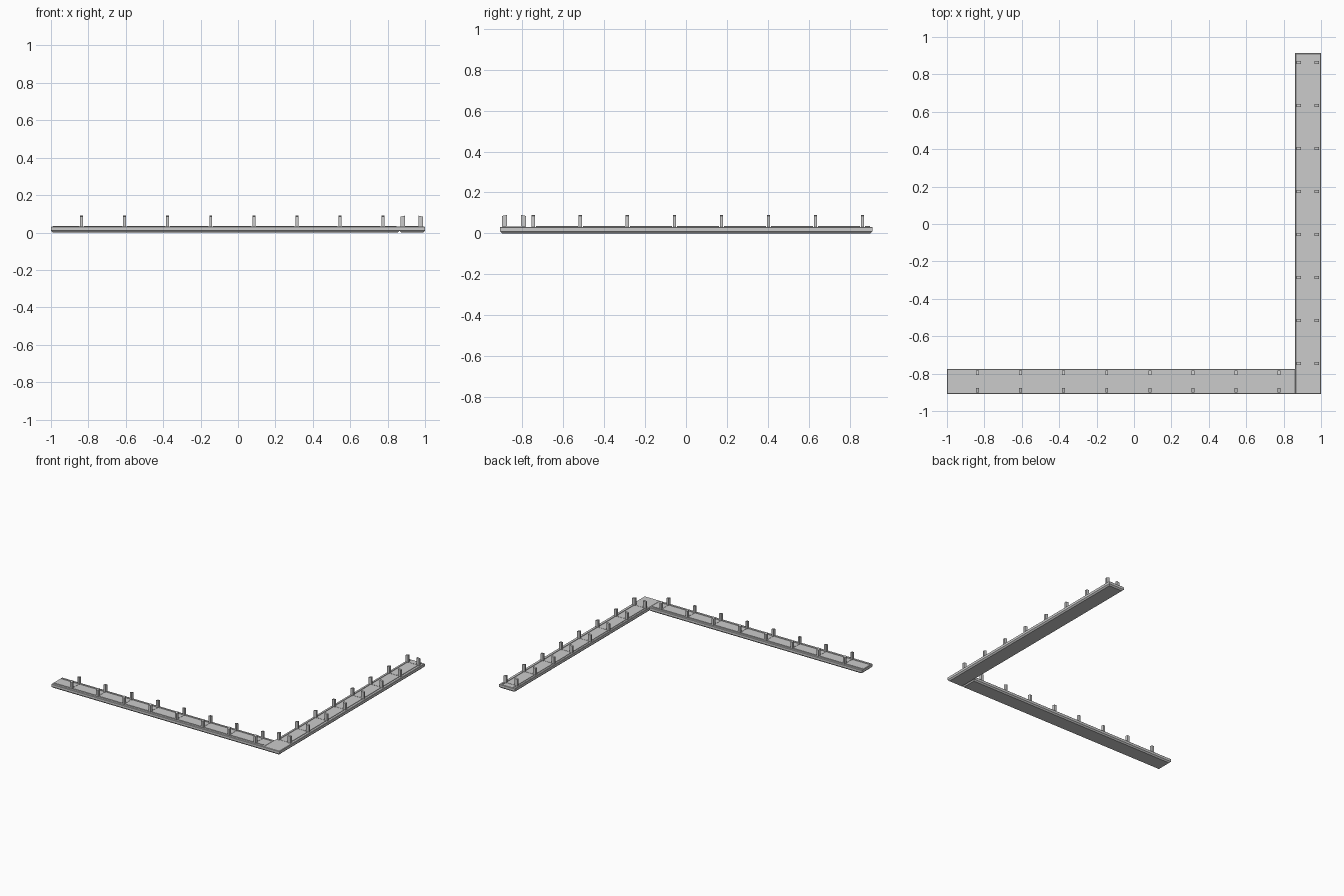
import bpy, bmesh
from mathutils import Matrix, Vector

if "Cube" in bpy.data.objects:
    bpy.data.objects.remove(bpy.data.objects["Cube"])


def make(name, bm):
    bmesh.ops.recalc_face_normals(bm, faces=bm.faces)
    me = bpy.data.meshes.new(name)
    bm.to_mesh(me)
    bm.free()
    ob = bpy.data.objects.new(name, me)
    bpy.context.collection.objects.link(ob)
    return ob


def add_box(bm, lo, hi):
    lo, hi = Vector(lo), Vector(hi)
    m = Matrix.Translation((lo + hi) / 2) @ Matrix.Diagonal((*(hi - lo), 1))
    return bmesh.ops.create_cube(bm, size=1, matrix=m)["verts"]


def slab(name, x0, x1, y0, y1):
    # stacked rectangles: chamfered underside, vertical side, eased top edge
    bm = bmesh.new()
    rings = []
    for z, d in ((0, .010), (.010, 0), (.029, 0), (.032, .003)):
        rings.append([bm.verts.new(p) for p in (
            (x0 + d, y0 + d, z), (x1 - d, y0 + d, z),
            (x1 - d, y1 - d, z), (x0 + d, y1 - d, z))])
    bm.faces.new(rings[0])
    bm.faces.new(rings[-1])
    for a, b in zip(rings, rings[1:]):
        for i in range(4):
            j = (i + 1) % 4
            bm.faces.new((a[i], a[j], b[j], b[i]))
    return make(name, bm)


def fittings(name, stations, start, end, rails, along_x):
    def P(u, v, z):
        return (u, v, z) if along_x else (v, u, z)

    def box(bm, u0, u1, v0, v1, z0, z1):
        return add_box(bm, P(u0, v0, z0), P(u1, v1, z1))

    posts, kerbs, seams = bmesh.new(), bmesh.new(), bmesh.new()
    for v, side in ((rails[0], -1), (rails[1], 1)):
        # bollard posts with tops sloping outward
        for u in stations:
            for vert in box(posts, u - .008, u + .008, v - .012, v + .012, .028, .090):
                w = vert.co.y if along_x else vert.co.x
                if vert.co.z > .05 and (w - v) * side > 0:
                    vert.co.z -= .005
        # low kerbs broken at each post
        stops = [start] + list(stations) + [end]
        for a, b in zip(stops, stops[1:]):
            if b - a > .04:
                box(kerbs, a + .012, b - .012, v - .004, v + .004, .029, .036)
    # joint strips across the deck
    for u in stations:
        box(seams, u - .003, u + .003, rails[0], rails[1], .030, .0335)
    make(name + "_posts", posts)
    make(name + "_kerbs", kerbs)
    make(name + "_deck_joints", seams)


# Two walkway arms meeting at the corner
slab("front_walkway", -1.0, .864, -.91, -.775)
slab("side_walkway", .862, 1.0, -.91, .913)

fittings("front_walkway", [-.836 + .2301 * i for i in range(8)],
         -1.0, .86, (-.888, -.795), True)
fittings("side_walkway", [-.747 + .2301 * i for i in range(8)],
         -.775, .913, (.881, .977), False)
